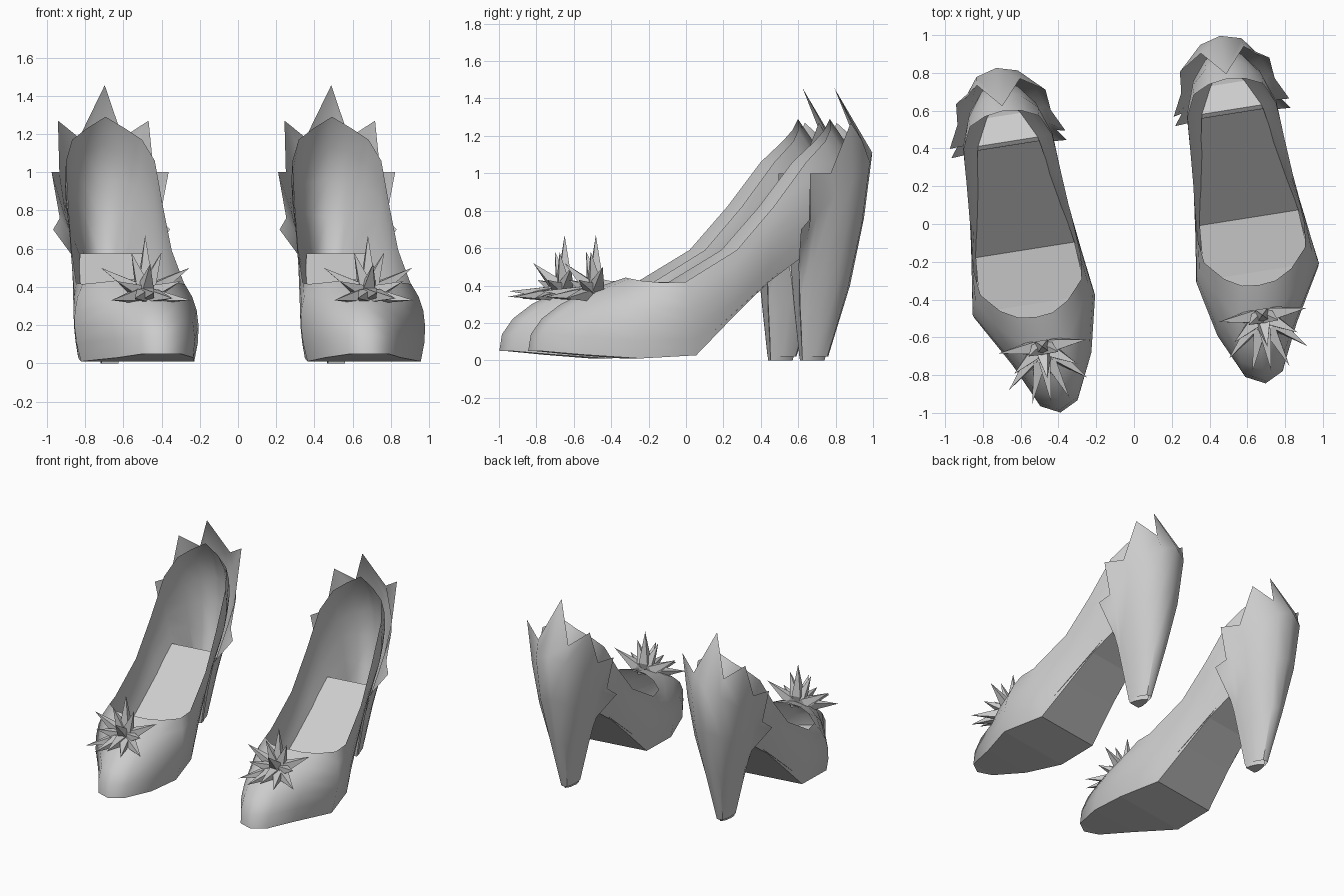
import bpy, bmesh, math
from mathutils import Vector, Matrix

cube = bpy.data.objects.get("Cube")
if cube:
    bpy.data.objects.remove(cube, do_unlink=True)

grey = bpy.data.materials.new("plain_grey")
grey.use_nodes = True
COLOUR = (0.6, 0.6, 0.6, 1)
grey.diffuse_color = COLOUR
grey.node_tree.nodes["Principled BSDF"].inputs["Base Color"].default_value = COLOUR


def make(name, verts, faces, place, smooth=None):
    """Mesh object from shoe-space points, placed in the world."""
    bm = bmesh.new()
    vs = [bm.verts.new(place @ Vector(v)) for v in verts]
    for f in faces:
        bm.faces.new([vs[i] for i in f])
    bmesh.ops.remove_doubles(bm, verts=bm.verts, dist=0.0005)
    bmesh.ops.recalc_face_normals(bm, faces=bm.faces)
    mesh = bpy.data.meshes.new(name)
    bm.to_mesh(mesh)
    bm.free()
    mesh.materials.append(grey)
    ob = bpy.data.objects.new(name, mesh)
    bpy.context.collection.objects.link(ob)
    if smooth:
        bpy.ops.object.select_all(action='DESELECT')
        ob.select_set(True)
        bpy.context.view_layer.objects.active = ob
        bpy.ops.object.shade_smooth_by_angle(angle=math.radians(smooth))


def grid(cols, closed=False):
    """Quad faces for columns of equal length."""
    n, m = len(cols), len(cols[0])
    verts = [p for c in cols for p in c]
    faces = []
    for i in range(n if closed else n - 1):
        a, b = i * m, ((i + 1) % n) * m
        faces += [(a + j, b + j, b + j + 1, a + j + 1) for j in range(m - 1)]
    return verts, faces


def lerp_table(table, z):
    """Piecewise linear lookup in rows of (z, a, b, c)."""
    for lo, hi in zip(table, table[1:]):
        if z <= hi[0]:
            t = (z - lo[0]) / (hi[0] - lo[0])
            return [p + (q - p) * t for p, q in zip(lo[1:], hi[1:])]
    return table[-1][1:]


def skew(p):
    """The toe leans to the inner side of the foot."""
    x, y, z = p
    return (x + 0.05 * min(1, max(0, (-1.0 - y) / 0.25)), y, z)


def mirrored(cols):
    """Columns of one half, centre to centre, continued round the other half."""
    return cols + [[(-x, y, z) for x, y, z in c] for c in cols[-2:0:-1]]


# Half curves from the toe round the side to the back of the heel
SOLE = [(0, -1.54, .05), (.1, -1.49, .05), (.2, -1.27, .03), (.3, -.99, .01), (.265, -.68, .027),
        (.22, -.46, .245), (.19, -.28, .415), (.16, -.08, .56), (.09, .06, .47), (.05, .11, .36),
        (0, .13, .3)]
BULGE = [(0, -1.56, .28), (.13, -1.48, .28), (.24, -1.25, .28), (.37, -.96, .26), (.31, -.68, .25),
         (.27, -.46, .42), (.26, -.27, .63), (.26, -.06, .8), (.2, .17, .9), (.11, .33, .93),
         (0, .4, .95)]
RIM = [(0, -1.02, .443), (.09, -1.01, .437), (.18, -.96, .425), (.27, -.86, .415), (.285, -.74, .42),
       (.265, -.46, .59), (.25, -.26, .82), (.235, -.08, 1.06), (.185, .03, 1.17), (.1, .07, 1.23),
       (0, .085, 1.29)]

# Heel cone: height, half width, front y, back y
HEEL = [(0, .05, -.07, .07), (.38, .125, -.1, .19), (.725, .225, -.11, .265),
        (.9, .25, -.11, .29), (1.11, .265, -.1, .315)]

# Heel cover columns: angle from the back, height of the cone part, crown point
CROWN = [(0, 1.11, (0, .11, 1.455)), (20, 1.06, (.115, .24, 1.18)), (46, .95, (.24, .16, 1.27)),
         (62, .88, (.25, .05, 1.0)), (76, .78, (.31, -.07, 1.0)), (83, .66, (.265, -.06, .76)),
         (87, .52, (.31, -.12, .70)), (90, .42, (.16, -.11, .5))]

# Flower spikes: tip offsets from the flower's base
TIPS = [(0, 0, .31), (0, -.17, .16), (0, -.3, .01)]
for sx in (-1, 1):
    TIPS += [(sx * .235, 0, .14), (sx * .21, -.2, -.03), (sx * .1, -.29, -.02),
             (sx * .08, -.04, .22), (sx * .17, -.12, .07)]


def heel_point(angle, z):
    w, front, back = lerp_table(HEEL, z)
    a = math.radians(angle)
    return (w * math.sin(a) ** .8, front + (back - front) * math.cos(a), z)


def shoe(side, place):
    # Upper: curved wall between sole edge and rim
    half = []
    for b, c, r in zip(SOLE, BULGE, RIM):
        b, c, r = Vector(b), Vector(c), Vector(r)
        half.append([tuple(b * (1 - t) ** 2 + c * 2 * t * (1 - t) + r * t * t)
                     for t in (0, .2, .4, .6, .8, 1)])
    cols = [[skew(p) for p in c] for c in mirrored(half)]
    make(side + "_upper", *grid(cols, True), place, 70)

    # Outsole: flat strips across the underside
    rungs = [[skew((-x, y, z)), skew((x, y, z))] for x, y, z in SOLE]
    make(side + "_outsole", *grid(rungs), place)

    # Insole: sloping footbed and flat toe part
    bed = [(.165, -.1, .575), (.265, -.66, .09), (.285, -.95, .07), (.15, -1.25, .07)]
    strips = [[skew((-x, y, z)), skew((x, y, z))] for x, y, z in bed]
    make(side + "_insole", *grid(strips), place)

    # Heel block: tapered solid under the arch, its top following the slope
    ring = [(-1, 0), (1, 0), (1, .3), (.6, .75), (0, 1), (-.6, .75), (-1, .3)]
    cols = []
    for u, v in ring:
        col = []
        for z in (0, .15, .3, .55 - .22 * v):
            w, f, b = lerp_table(HEEL, z)
            col.append((u * w * .88, f + (b - f) * v * .9, z))
        cols.append(col)
    verts, faces = grid(cols, True)
    faces += [[i * 4 for i in range(7)], [i * 4 + 3 for i in range(7)]]
    make(side + "_heel_block", verts, faces, place, 40)

    # Heel cover: cone wrapped round the back, ending in pointed leaves
    half = [[heel_point(a, .02 + (h - .02) * f) for f in (0, .35, .68, 1)] + [tip]
            for a, h, tip in CROWN]
    left = [[(-x, y, z) for x, y, z in c] for c in half[:0:-1]]
    make(side + "_heel_cover", *grid(left + half), place, 40)

    # Flower: four-sided spikes fanning out over the toe
    verts, faces = [], []
    base = Vector((.01, -1.18, .36))
    for tip in TIPS:
        d = Vector(tip)
        n = d.normalized()
        p = n.orthogonal().normalized()
        q = n.cross(p)
        k = len(verts)
        mid = base + d * .25
        verts += [mid + o * .046 for o in (p, q, -p, -q)] + [base + d, base - n * .02]
        for i in range(4):
            a, b = k + i, k + (i + 1) % 4
            faces += [(a, b, k + 4), (b, a, k + 5)]
    make(side + "_flower", verts, faces, place)


turn = Matrix.Rotation(math.radians(9), 4, 'Z')
shoe("right", Matrix.Translation((-.68, .515, 0)) @ turn)
shoe("left", Matrix.Translation((.505, .685, 0)) @ turn @ Matrix.Scale(-1, 4, (1, 0, 0)))
